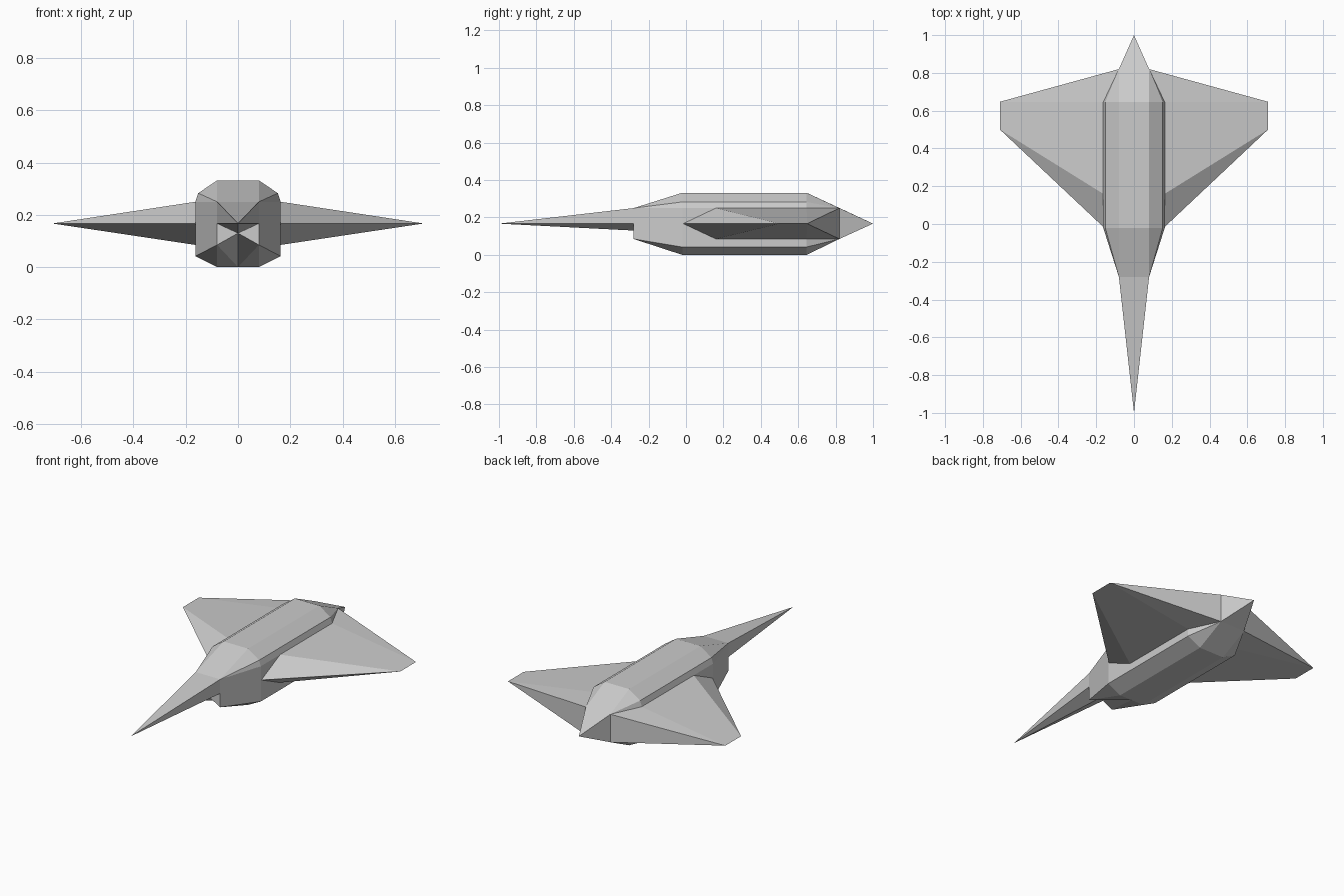
import bpy, bmesh

if "Cube" in bpy.data.objects:
    bpy.data.objects.remove(bpy.data.objects["Cube"])


def finish(name, bm):
    """Turn a right-hand half into a mirrored, flat-shaded object."""
    bmesh.ops.recalc_face_normals(bm, faces=bm.faces)
    mesh = bpy.data.meshes.new(name)
    bm.to_mesh(mesh)
    bm.free()
    obj = bpy.data.objects.new(name, mesh)
    bpy.context.collection.objects.link(obj)
    mod = obj.modifiers.new("mirror", 'MIRROR')
    mod.use_clip = True
    mod.merge_threshold = 0.0005
    return obj


def loft_half(name, rings):
    """Skin half cross-sections (y, [(x, z), ...]) running bottom to top."""
    bm = bmesh.new()
    loops = [[bm.verts.new((x, y, z)) for x, z in pts] for y, pts in rings]
    for a, b in zip(loops, loops[1:]):
        for i in range(len(a) - 1):
            bm.faces.new((a[i], a[i + 1], b[i + 1], b[i]))
    bmesh.ops.remove_doubles(bm, verts=bm.verts, dist=0.0005)
    bmesh.ops.triangulate(bm, faces=[f for f in bm.faces if len(f.verts) > 3])
    bmesh.ops.dissolve_limit(bm, angle_limit=0.01, verts=bm.verts, edges=bm.edges)
    return finish(name, bm)


MID = 0.167          # height of the spike tips and wing edges
LOW, HIGH = 0.085, 0.25

# Fuselage cross-sections
tip = [(0, MID)] * 7
nose_root = [(0, 0.13), (0.08, MID), (0.08, MID)] + [(0.08, HIGH)] * 3 + [(0, HIGH)]
front = [(0, 0.13), (0.08, LOW), (0.08, LOW)] + [(0.08, HIGH)] * 3 + [(0, HIGH)]
middle = [(0, 0), (0.08, 0), (0.163, 0.042), (0.163, HIGH),
          (0.152, 0.283), (0.08, 0.332), (0, 0.332)]
back = [(0, LOW), (0.08, LOW), (0.08, LOW)] + [(0.08, HIGH)] * 3 + [(0, HIGH)]

# Fuselage with nose spike and tail point
loft_half("fuselage", [(-1, tip), (-0.28, nose_root), (-0.28, front),
                       (-0.02, middle), (0.645, middle), (0.82, back), (1, tip)])

# Wings: wedge hull from the fuselage side to a thin tip edge
bm = bmesh.new()
points = [(0.163, -0.015, MID), (0.71, 0.5, MID), (0.71, 0.647, MID)]
for z in (LOW, HIGH):
    points += [(0.163, 0.16, z), (0.163, 0.645, z), (0.08, 0.82, z)]
for p in points:
    bm.verts.new(p)
bmesh.ops.convex_hull(bm, input=bm.verts)
bmesh.ops.dissolve_limit(bm, angle_limit=0.01, verts=bm.verts, edges=bm.edges)
finish("wings", bm)
